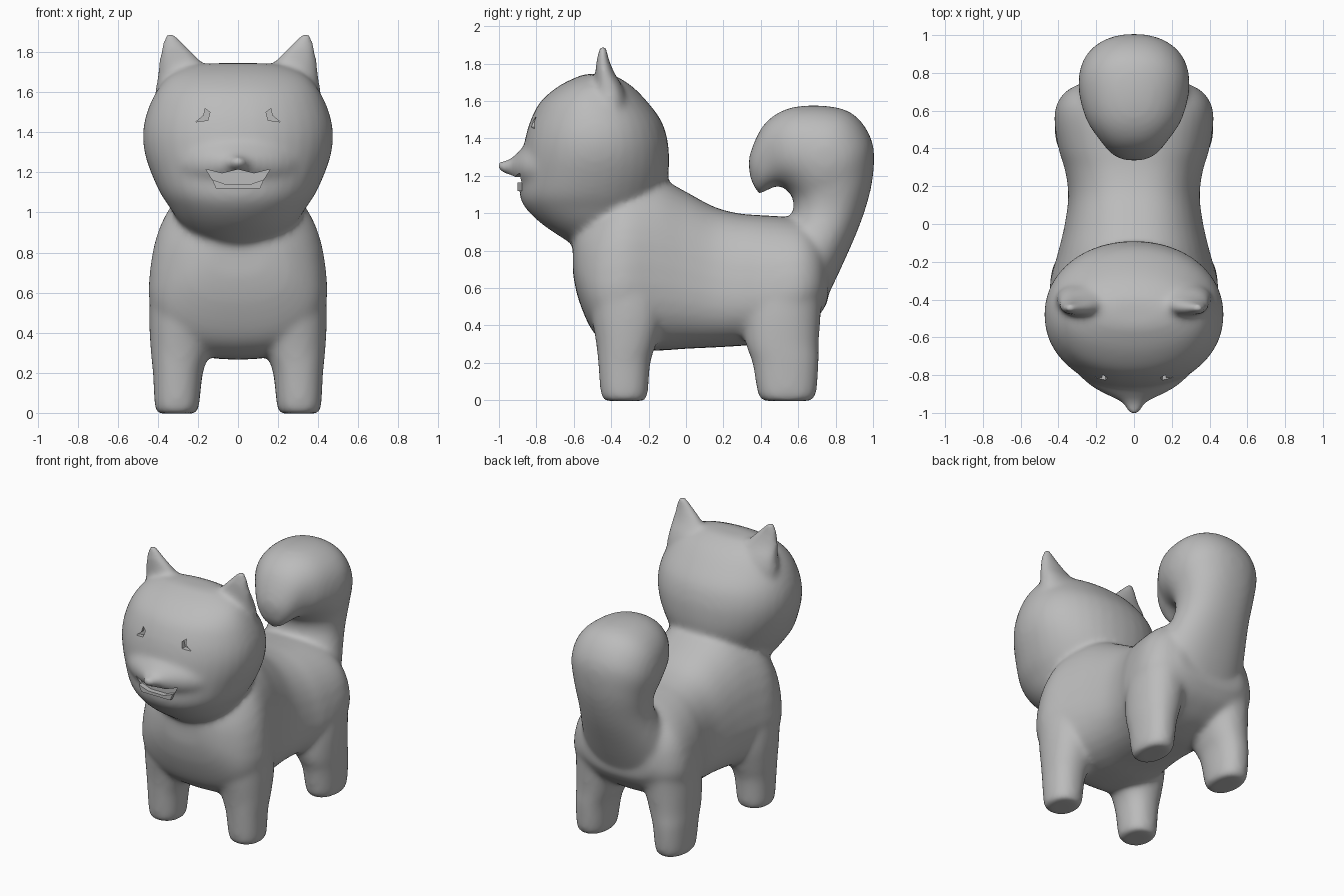
import bpy, bmesh, math
from mathutils import Vector

cube = bpy.data.objects.get("Cube")
if cube:
    bpy.data.objects.remove(cube)

grey = bpy.data.materials.new("plain grey")
grey.use_nodes = True
COLOUR = (0.5, 0.5, 0.5, 1)
grey.diffuse_color = COLOUR
grey.node_tree.nodes["Principled BSDF"].inputs["Base Color"].default_value = COLOUR

SIDES, STEPS = 36, 5


def spline(rows):
    """Smoothly fill in extra rows between the given ones."""
    out = []
    for i in range(len(rows) - 1):
        p0, p1 = rows[max(i - 1, 0)], rows[i]
        p2, p3 = rows[i + 1], rows[min(i + 2, len(rows) - 1)]
        for s in range(STEPS):
            t = s / STEPS
            out.append([b + t * ((c - a) + t * ((2 * a - 5 * b + 4 * c - d)
                        + t * (3 * b - a - 3 * c + d))) / 2
                        for a, b, c, d in zip(p0, p1, p2, p3)])
    return out + [rows[-1]]


def loft(bm, rows, place, power=2.0, taper=0.0):
    """Closed skin through rounded sections; place(row) gives centre and half axes."""
    rings = []
    for row in spline(rows):
        centre, a, b = place(row)
        ring = []
        for k in range(SIDES):
            t = math.tau * k / SIDES
            u, v = math.cos(t), math.sin(t)
            u = math.copysign(abs(u) ** (2 / power), u)
            v = math.copysign(abs(v) ** (2 / power), v)
            ring.append(bm.verts.new(centre + a * u * (1 - taper * v) + b * v))
        rings.append(ring)
    for r, s in zip(rings, rings[1:]):
        for k in range(SIDES):
            j = (k + 1) % SIDES
            bm.faces.new((r[k], r[j], s[j], s[k]))
    bm.faces.new(rings[0][::-1])
    bm.faces.new(rings[-1])


def along_y(row):
    y, low, high, wide = row
    return (Vector((0, y, (low + high) / 2)), Vector((wide, 0, 0)),
            Vector((0, 0, (high - low) / 2)))


def along_z(row):
    z, front, back, wide = row
    return (Vector((0, (front + back) / 2, z)), Vector((wide, 0, 0)),
            Vector((0, (back - front) / 2, 0)))


def curled(row):
    inner, outer = Vector((0, row[0], row[1])), Vector((0, row[2], row[3]))
    return (inner + outer) / 2, Vector((row[4], 0, 0)), (outer - inner) / 2


def paired(side):
    def place(row):
        z, x0, x1, y0, y1 = row
        return (Vector((side * (x0 + x1) / 2, (y0 + y1) / 2, z)),
                Vector(((x1 - x0) / 2, 0, 0)), Vector((0, (y1 - y0) / 2, 0)))
    return place


def make_object(name, bm):
    bmesh.ops.recalc_face_normals(bm, faces=bm.faces)
    mesh = bpy.data.meshes.new(name)
    bm.to_mesh(mesh)
    bm.free()
    mesh.materials.append(grey)
    obj = bpy.data.objects.new(name, mesh)
    bpy.context.collection.objects.link(obj)
    return obj


def slab(name, outline, y0, y1):
    """Flat outline in x and z, given thickness from y0 to y1."""
    bm = bmesh.new()
    face = bm.faces.new([bm.verts.new((x, y0, z)) for x, z in outline])
    new = bmesh.ops.extrude_face_region(bm, geom=[face])["geom"]
    moved = [v for v in new if isinstance(v, bmesh.types.BMVert)]
    bmesh.ops.translate(bm, verts=moved, vec=(0, y1 - y0, 0))
    return make_object(name, bm)


bm = bmesh.new()

# Trunk, chest to rump, wider below than above
loft(bm, [(-.605, .68, .88, .14), (-.575, .54, .97, .26), (-.5, .37, 1.05, .375),
          (-.4, .29, 1.14, .43), (-.3, .27, 1.19, .435), (-.15, .265, 1.19, .395),
          (0, .275, 1.115, .36), (.15, .282, 1.035, .342), (.28, .29, 1.0, .358),
          (.4, .30, .99, .393), (.55, .34, .98, .415), (.64, .39, .96, .40),
          (.71, .45, .90, .345), (.76, .53, .82, .24)], along_y, 2.5, .13)

# Head, chin to crown
loft(bm, [(.83, -.6, -.3, .12), (.88, -.68, -.25, .22), (.95, -.78, -.2, .29),
          (1.03, -.86, -.15, .345), (1.1, -.89, -.12, .39), (1.2, -.885, -.095, .435),
          (1.3, -.875, -.09, .467), (1.4, -.86, -.1, .475), (1.5, -.83, -.135, .455),
          (1.6, -.775, -.21, .41), (1.68, -.68, -.29, .345), (1.73, -.58, -.37, .24),
          (1.745, -.53, -.42, .13)], along_z, 2.1)

# Broad muzzle and small nose
loft(bm, [(-.68, 1.03, 1.43, .38), (-.79, 1.08, 1.4, .3), (-.86, 1.13, 1.36, .225),
          (-.905, 1.17, 1.32, .145), (-.94, 1.2, 1.29, .075), (-.975, 1.215, 1.28, .045),
          (-1.005, 1.23, 1.275, .03)], along_y)

# Curled tail, each row an inner and an outer point with half width
loft(bm, [(.45, .75, .725, .49, .34), (.53, .9, .84, .73, .29), (.57, 1.0, .945, .98, .25),
          (.575, 1.06, 1.0, 1.2, .26), (.56, 1.1, .99, 1.4, .29),
          (.53, 1.13, .86, 1.55, .29), (.5, 1.145, .6, 1.572, .25),
          (.47, 1.14, .43, 1.49, .185), (.43, 1.12, .34, 1.31, .12),
          (.39, 1.1, .345, 1.18, .055)], curled, 2.2)

for side in (-1, 1):
    # Front leg
    loft(bm, [(-.004, .215, .395, -.43, -.225), (.03, .195, .415, -.455, -.205),
              (.2, .175, .425, -.47, -.19), (.3, .14, .435, -.48, -.16),
              (.45, .1, .443, -.505, -.12), (.6, .08, .435, -.52, -.13),
              (.72, .08, .39, -.51, -.16), (.85, .1, .31, -.47, -.2)], paired(side), 2.2)
    # Hind leg
    loft(bm, [(-.004, .215, .385, .42, .66), (.03, .195, .405, .385, .695),
              (.2, .175, .415, .355, .71), (.3, .14, .418, .32, .71),
              (.45, .1, .42, .31, .72), (.6, .08, .41, .34, .73),
              (.72, .08, .37, .39, .72), (.85, .1, .29, .45, .67)], paired(side), 2.2)
    # Ear
    loft(bm, [(1.5, .1, .42, -.49, -.32), (1.6, .11, .413, -.49, -.315),
              (1.68, .135, .403, -.488, -.34), (1.75, .18, .395, -.485, -.382),
              (1.82, .245, .385, -.478, -.41), (1.895, .32, .36, -.465, -.425)],
         paired(side), 2.2)

body = make_object("dog_body", bm)
remesh = body.modifiers.new("fuse", "REMESH")
remesh.mode = "VOXEL"
remesh.voxel_size = 0.017
remesh.use_smooth_shade = True
smooth = body.modifiers.new("soften", "SMOOTH")
smooth.factor = 0.5
smooth.iterations = 14

# Open mouth and eye slits, cut shallowly into the face
smile = [(-.16, 1.215), (-.08, 1.195), (0, 1.215), (.08, 1.195), (.16, 1.215),
         (.11, 1.135), (0, 1.12), (-.11, 1.135)]
cutters = [slab("mouth_cutter", smile, -1.1, -.865)]
eye = [(.14, 1.50), (.165, 1.52), (.17, 1.485), (.21, 1.452), (.15, 1.46)]
for side, name in ((-1, "right"), (1, "left")):
    cutters.append(slab(name + "_eye_cutter", [(side * x, z) for x, z in eye], -1, -.79))
for cutter in cutters:
    cutter.hide_render = True
    cutter.hide_set(True)
    cut = body.modifiers.new(cutter.name, "BOOLEAN")
    cut.operation = "DIFFERENCE"
    cut.solver = "EXACT"
    cut.object = cutter

# Lower lip
lip = [(-.13, 1.165), (-.06, 1.14), (.06, 1.14), (.13, 1.165), (.11, 1.12), (-.11, 1.12)]
slab("lower_lip", lip, -.9, -.84)
